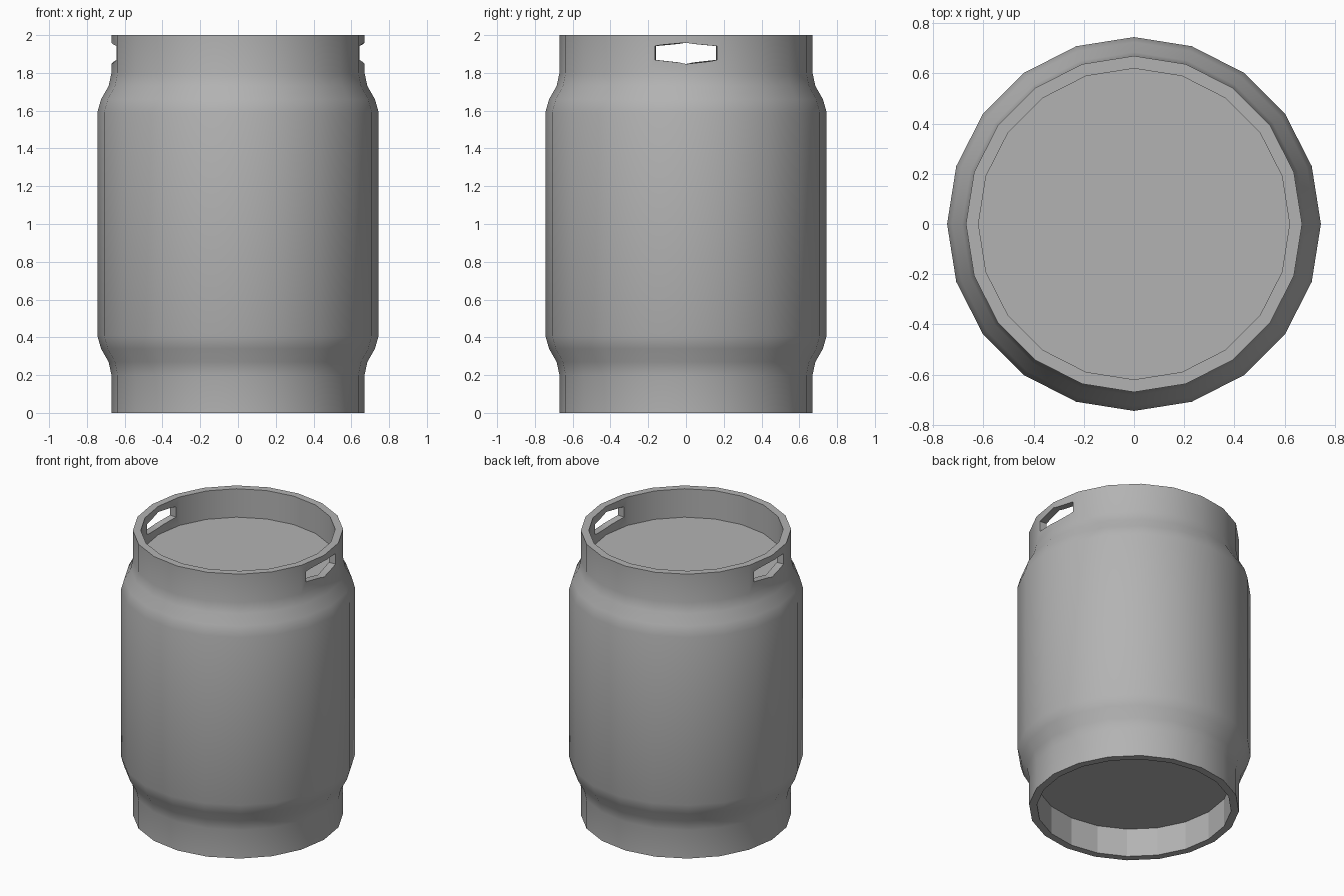
import bpy, bmesh, math

if "Cube" in bpy.data.objects:
    bpy.data.objects.remove(bpy.data.objects["Cube"])

SIDES = 20


def make_object(name, bm):
    bmesh.ops.recalc_face_normals(bm, faces=bm.faces)
    mesh = bpy.data.meshes.new(name)
    bm.to_mesh(mesh)
    bm.free()
    obj = bpy.data.objects.new(name, mesh)
    bpy.context.collection.objects.link(obj)
    return obj


def skin(name, rings):
    """Closed solid through equal-length rings of points, capped at both ends."""
    bm = bmesh.new()
    rings = [[bm.verts.new(p) for p in ring] for ring in rings]
    n = len(rings[0])
    for a, b in zip(rings, rings[1:]):
        for i in range(n):
            j = (i + 1) % n
            bm.faces.new((a[i], a[j], b[j], b[i]))
    bm.faces.new(rings[0])
    bm.faces.new(rings[-1])
    return make_object(name, bm)


def circle(r, z):
    step = 2 * math.pi / SIDES
    return [(r * math.cos(i * step), r * math.sin(i * step), z) for i in range(SIDES)]


# Keg shell: recessed base, lower skirt, shoulder; mirrored for the top half
lower = [(0.62, 0.2), (0.62, 0.0), (0.67, 0.0), (0.67, 0.2),
         (0.685, 0.27), (0.725, 0.34), (0.745, 0.41)]
upper = [(r, 2 - z) for r, z in reversed(lower)]
keg = skin("keg_body", [circle(r, z) for r, z in lower + upper])

# Hand-hold cutter: a hexagonal bar through both rim sides, flaring outward
outline = [(-1, 1.869), (0, 1.847), (1, 1.869), (1, 1.942), (0, 1.96), (-1, 1.942)]
cutter = skin("handle_cutter", [[(x, y * w, z) for y, z in outline]
                                for x, w in ((-1, 0.2), (0, 0.1), (1, 0.2))])
cutter.hide_render = True

# Cut the hand holds, then smooth the shell with sharp rims
bpy.context.view_layer.objects.active = keg
keg.select_set(True)
cut = keg.modifiers.new("hand_holds", 'BOOLEAN')
cut.operation = 'DIFFERENCE'
cut.solver = 'EXACT'
cut.object = cutter
bpy.ops.object.modifier_apply(modifier=cut.name)
bpy.data.objects.remove(cutter, do_unlink=True)
bpy.ops.object.shade_smooth_by_angle(angle=math.radians(30))

# Faceted inner wall of the base recess
for p in keg.data.polygons:
    if p.center.z < 0.15 and p.center.xy.dot(p.normal.xy) < -0.1:
        p.use_smooth = False

# Dark grey metal
metal = bpy.data.materials.new("dark_metal")
metal.diffuse_color = (0.45, 0.45, 0.45, 1)
metal.use_nodes = True
metal.node_tree.nodes["Principled BSDF"].inputs["Base Color"].default_value = metal.diffuse_color
keg.data.materials.clear()
keg.data.materials.append(metal)
for p in keg.data.polygons:
    p.material_index = 0
